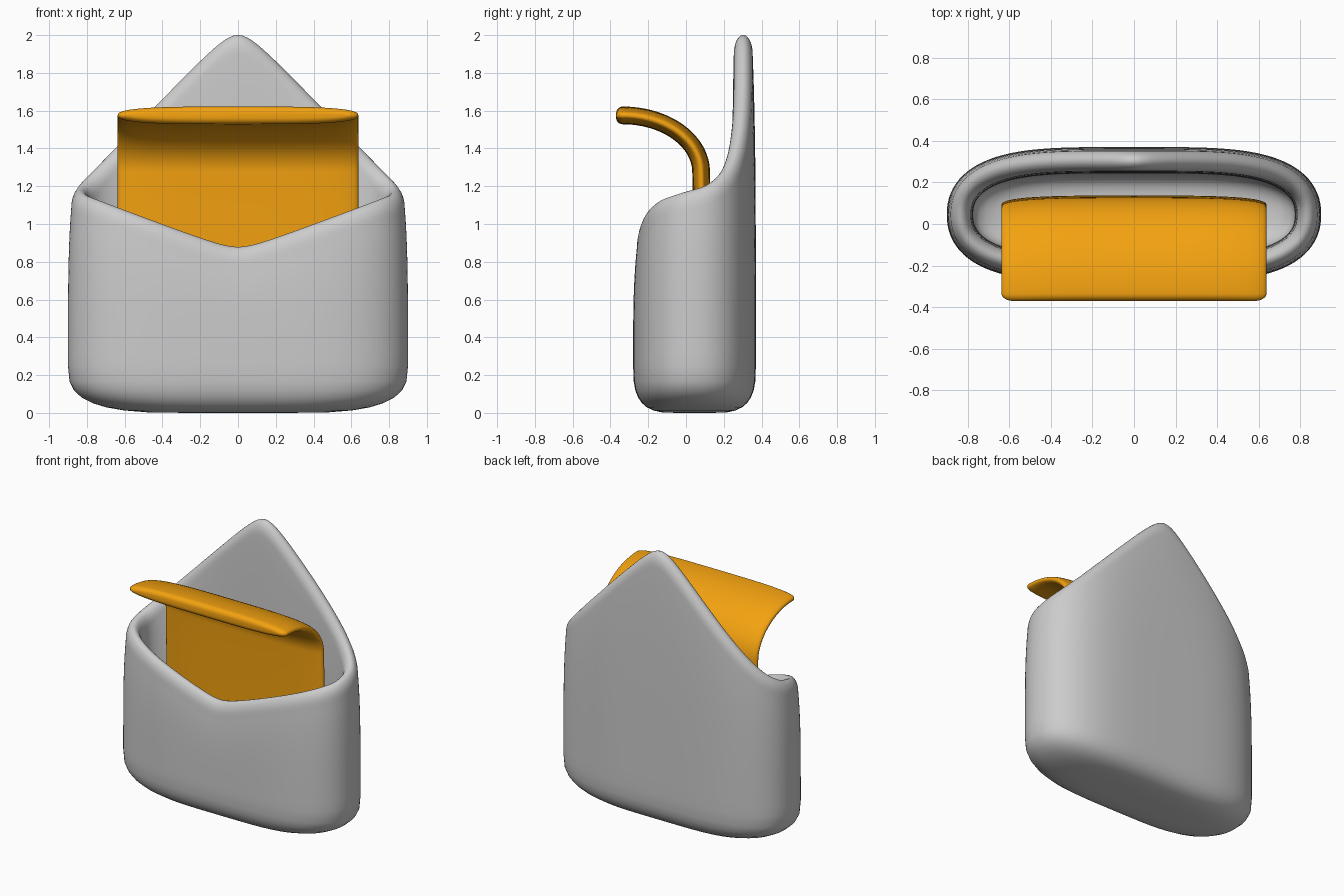
import bpy, bmesh, math
from mathutils import Vector

if "Cube" in bpy.data.objects:
    bpy.data.objects.remove(bpy.data.objects["Cube"])

N = 160                      # points around the pouch
CY = 0.045                   # pouch centre in y


def loft(name, rings):
    """Skin closed rings of points and cap both ends."""
    bm = bmesh.new()
    vs = [[bm.verts.new(p) for p in r] for r in rings]
    n = len(rings[0])
    for a, b in zip(vs, vs[1:]):
        for i in range(n):
            j = (i + 1) % n
            bm.faces.new((a[i], a[j], b[j], b[i]))
    bm.faces.new(vs[0])
    bm.faces.new(vs[-1])
    bmesh.ops.recalc_face_normals(bm, faces=bm.faces)
    me = bpy.data.meshes.new(name)
    bm.to_mesh(me)
    bm.free()
    me.polygons.foreach_set("use_smooth", [True] * len(me.polygons))
    ob = bpy.data.objects.new(name, me)
    bpy.context.collection.objects.link(ob)
    return ob


def power(v, e):
    return math.copysign(abs(v) ** e, v)


def outline():
    """Rounded pouch outline, evenly spaced, starting at the back centre."""
    m = 6000
    pts = [Vector((0.9 * power(math.sin(2 * math.pi * k / m), 2 / 4),
                   0.325 * power(math.cos(2 * math.pi * k / m), 2 / 2.2)))
           for k in range(m + 1)]
    cum = [0.0]
    for a, b in zip(pts, pts[1:]):
        cum.append(cum[-1] + (b - a).length)
    res, k = [], 0
    for i in range(N):
        d = cum[-1] * i / N
        while cum[k + 1] < d:
            k += 1
        res.append(pts[k].lerp(pts[k + 1], (d - cum[k]) / (cum[k + 1] - cum[k])))
    return res


def rim_height(p):
    x = p.x
    front = 0.845 + 0.375 * math.hypot(x, 0.09)
    back = 2.09 - 1.05 * math.hypot(x, 0.085)
    w = min(1, max(0, (p.y + 0.12) / 0.24))
    w = w * w * (3 - 2 * w)
    return front * (1 - w) + back * w


base = outline()
normals = []
for i in range(N):
    t = (base[(i + 1) % N] - base[i - 1]).normalized()
    normals.append(Vector((-t.y, t.x)))
heights = [rim_height(base[i] - normals[i] * 0.06) for i in range(N)]


def ring(offset, zfun, scale=1.0):
    out = []
    for i in range(N):
        p = (base[i] - normals[i] * offset) * scale
        out.append((p.x, p.y + CY, zfun(heights[i])))
    return out


# Envelope pouch: rounded base, outer wall, rounded lip, inner wall, floor
RIM = 0.10
rings = []
for k in range(9):
    a = math.pi / 2 * k / 8
    s = 0.3 + 0.7 * math.sin(a) ** (2 / 3)
    z = 0.25 * (1 - max(0, math.cos(a)) ** (2 / 3))
    rings.append(ring(0, lambda h, z=z: z, s))
for k in range(1, 13):
    f = k / 12
    rings.append(ring(0.017 * f ** 4, lambda h, f=f: 0.25 + (h - RIM - 0.25) * f))
for k in range(1, 13):
    a = math.pi * k / 12
    rings.append(ring(0.067 - 0.05 * math.cos(a),
                      lambda h, a=a: h - RIM + RIM * math.sin(a)))
for k in range(1, 11):
    f = 1 - k / 10
    rings.append(ring(0.127 - 0.01 * f ** 4, lambda h, f=f: 0.3 + (h - RIM - 0.3) * f))
for k in range(1, 9):
    a = math.pi / 2 * (1 - k / 8)
    s = 0.3 + 0.7 * math.sin(a) ** (2 / 3)
    z = 0.3 - 0.17 * max(0, math.cos(a)) ** (2 / 3)
    rings.append(ring(0.127, lambda h, z=z: z, s))
# inward offset has to follow the winding of the outline
if (base[N // 4] - normals[N // 4] * 0.1).length > base[N // 4].length:
    raise RuntimeError("outline winding")
loft("envelope_pouch", rings)


# Curled letter: lens-shaped section swept along a straight then bent path
path = [(0.09, 0.2), (0.09, 0.5), (0.088, 0.8), (0.084, 1.1)]
for k in range(25):
    a = math.pi / 2 * k / 24
    path.append((-0.335 + 0.415 * math.cos(a), 1.275 + 0.3 * math.sin(a)))
path = [Vector(p) for p in path]


def section(c, t, thick, width):
    nrm = Vector((-t.y, t.x))
    out = []
    for k in range(64):
        a = 2 * math.pi * k / 64
        x = width * power(math.cos(a), 2 / 3.5)
        q = c + nrm * thick * power(math.sin(a), 2 / 2.6)
        out.append((x, q.x, q.y))
    return out


def rounded_end(c, t, direction):
    return [section(c + t * direction * 0.035 * math.sin(a), t,
                    0.047 * (0.25 + 0.75 * math.cos(a)), 0.637 - 0.06 * (1 - math.cos(a)))
            for a in (math.pi / 2 * k / 6 for k in range(1, 7))]


tang = [(path[min(i + 1, len(path) - 1)] - path[max(i - 1, 0)]).normalized()
        for i in range(len(path))]
sweep = rounded_end(path[0], tang[0], -1)[::-1]
sweep += [section(c, t, 0.047, 0.637) for c, t in zip(path, tang)]
sweep += rounded_end(path[-1], tang[-1], 1)
letter = loft("letter", sweep)

mat = bpy.data.materials.new("orange")
mat.diffuse_color = (0.9, 0.36, 0.005, 1)
mat.use_nodes = True
mat.node_tree.nodes["Principled BSDF"].inputs["Base Color"].default_value = mat.diffuse_color
letter.data.materials.append(mat)
